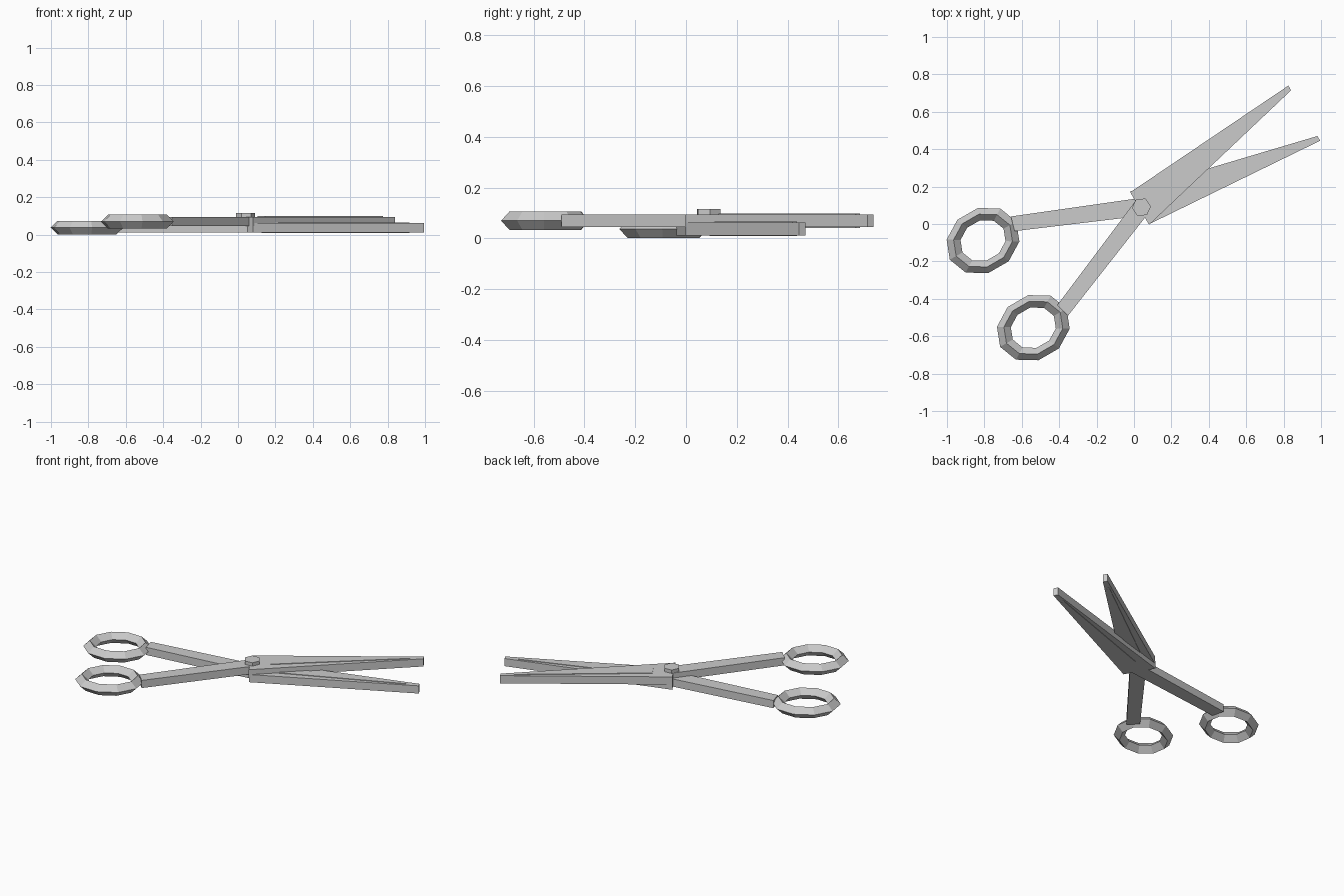
import bpy, bmesh, math
from mathutils import Matrix

if "Cube" in bpy.data.objects:
    bpy.data.objects.remove(bpy.data.objects["Cube"])

metal = bpy.data.materials.new("light_grey_metal")
metal.use_nodes = True
GREY = (0.6, 0.6, 0.6, 1)
metal.diffuse_color = GREY
metal.node_tree.nodes["Principled BSDF"].inputs["Base Color"].default_value = GREY

# Shared frame: origin at the pivot, x along the closing axis of the scissors
FRAME = Matrix.Translation((0.04, 0.09, 0)) @ Matrix.Rotation(math.radians(30), 4, "Z")
THICK = 0.05

# Outline of one half: blade, then handle, as a single flat bar
HALF = [(-0.012, 0.099), (1.005, 0.17), (1.005, 0.141), (-0.012, -0.102),
        (-0.012, -0.058), (-0.63, -0.306), (-0.651, -0.228), (-0.012, 0.045)]
# Slim raised panel on both faces of the blade
PANEL = [(0.11, 0.06), (0.925, 0.153), (0.925, 0.133), (0.11, -0.02)]


def finish(name, bm):
    bm.transform(FRAME)
    bmesh.ops.recalc_face_normals(bm, faces=bm.faces)
    mesh = bpy.data.meshes.new(name)
    bm.to_mesh(mesh)
    bm.free()
    mesh.materials.append(metal)
    obj = bpy.data.objects.new(name, mesh)
    bpy.context.collection.objects.link(obj)
    return obj


def slab(name, outline, side, z, thick):
    """Extrude an outline, mirrored across the axis when side is -1."""
    bm = bmesh.new()
    base = bm.faces.new([bm.verts.new((x, y * side, z - thick / 2)) for x, y in outline])
    top = bmesh.ops.extrude_face_region(bm, geom=[base], use_keep_orig=True)["geom"]
    verts = [v for v in top if isinstance(v, bmesh.types.BMVert)]
    bmesh.ops.translate(bm, vec=(0, 0, thick), verts=verts)
    return finish(name, bm)


def finger_ring(name, side, z):
    """Ten-sided oval ring with a diamond section."""
    bm = bmesh.new()
    major, minor, count, stretch = 0.14, 0.033, 10, 1.185
    loops = []
    for i in range(count):
        a = math.tau * i / count
        loop = []
        for j in range(4):
            b = math.tau * j / 4
            r = major + minor * math.cos(b)
            loop.append(bm.verts.new((r * math.cos(a) * stretch - 0.823,
                                      r * math.sin(a) - 0.269 * side,
                                      z + 0.0365 * math.sin(b))))
        loops.append(loop)
    for i in range(count):
        here, there = loops[i], loops[(i + 1) % count]
        for j in range(4):
            k = (j + 1) % 4
            bm.faces.new((here[j], there[j], there[k], here[k]))
    return finish(name, bm)


# Two mirrored halves, stacked one above the other
for label, side, z in (("lower", -1, 0.0375), ("upper", 1, 0.07)):
    slab(label + "_blade_and_handle", HALF, side, z, THICK)
    slab(label + "_blade_panel", PANEL, side, z, THICK + 0.007)
    finger_ring(label + "_finger_ring", side, z)

# Hexagonal pivot bolt
bm = bmesh.new()
bmesh.ops.create_cone(bm, cap_ends=True, segments=6, radius1=0.051, radius2=0.051,
                      depth=0.058, matrix=Matrix.Translation((0, 0, 0.088))
                      @ Matrix.Rotation(math.radians(5), 4, "Z"))
finish("pivot_bolt", bm)
